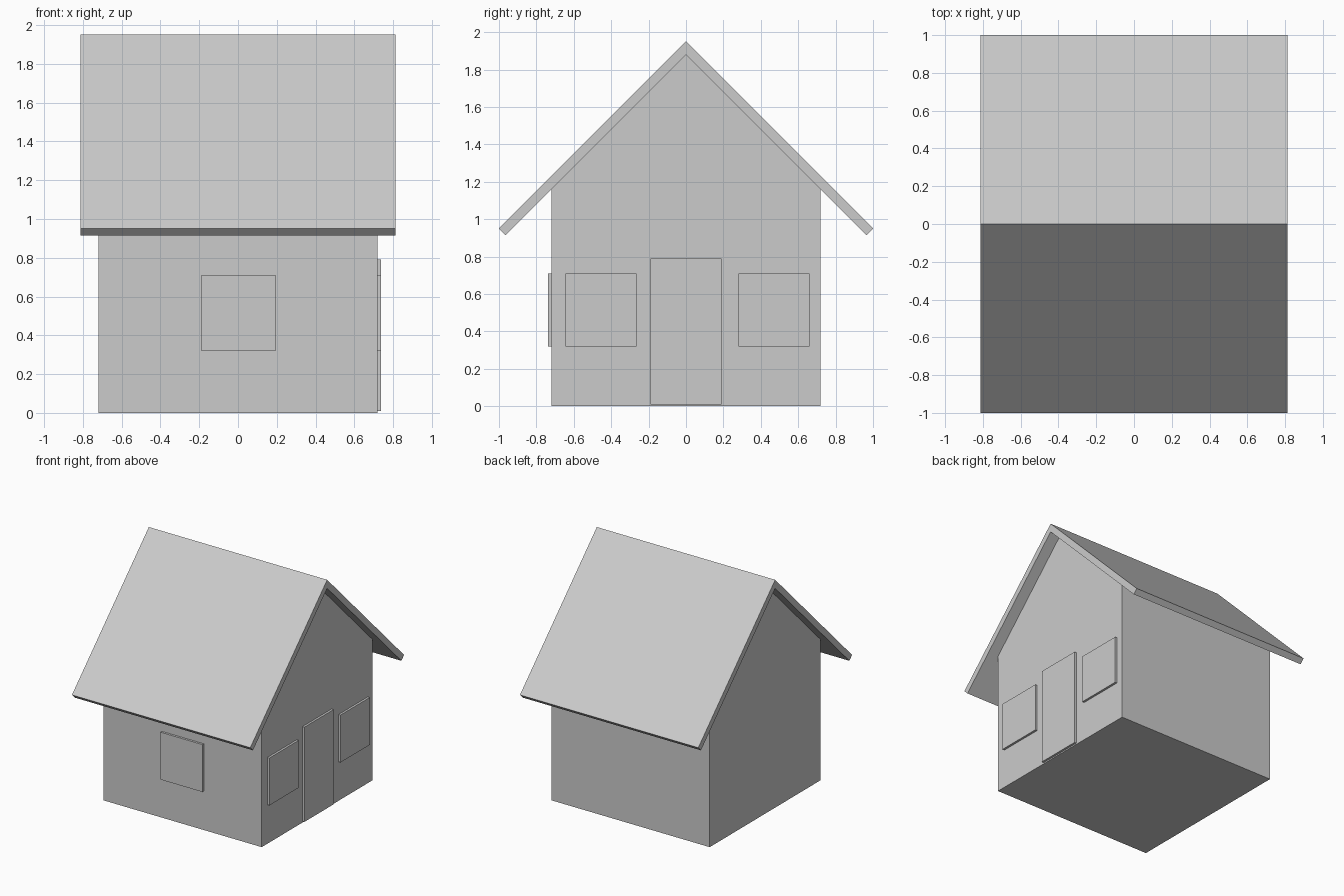
import bpy

if "Cube" in bpy.data.objects:
    bpy.data.objects.remove(bpy.data.objects["Cube"])


def make_object(name, verts, faces):
    mesh = bpy.data.meshes.new(name)
    mesh.from_pydata(verts, [], faces)
    obj = bpy.data.objects.new(name, mesh)
    bpy.context.collection.objects.link(obj)
    return obj


def extrude_x(name, profile, half):
    """Extrude a counter-clockwise (y, z) profile from -half to +half in x."""
    n = len(profile)
    verts = [(x, y, z) for x in (-half, half) for y, z in profile]
    faces = [tuple(reversed(range(n))), tuple(range(n, 2 * n))]
    faces += [(i, (i + 1) % n, (i + 1) % n + n, i + n) for i in range(n)]
    return make_object(name, verts, faces)


def box(name, x0, x1, y0, y1, z0, z1):
    obj = extrude_x(name, [(y0, z0), (y1, z0), (y1, z1), (y0, z1)], (x1 - x0) / 2)
    obj.location.x = (x0 + x1) / 2
    return obj


WALL = 0.72
FACE = 0.738    # outer face of door and windows
PEAK = 1.88     # underside of the roof ridge

# Gabled house body
extrude_x("walls", [(-WALL, 0), (WALL, 0), (WALL, PEAK - WALL),
                    (0, PEAK), (-WALL, PEAK - WALL)], WALL)

# Folded roof slab with square-cut eaves
extrude_x("roof", [(0, 1.95), (-1, 0.95), (-0.965, 0.915), (0, PEAK),
                   (0.965, 0.915), (1, 0.95)], 0.812)

# Door and windows on the right gable wall
box("door", WALL, FACE, -0.19, 0.19, 0.01, 0.79)
for name, y in (("window_near", -0.455), ("window_far", 0.47)):
    box(name, WALL, FACE, y - 0.19, y + 0.19, 0.32, 0.71)

# Window on the front wall
box("window_front", -0.187, 0.193, -FACE, -WALL, 0.32, 0.71)
